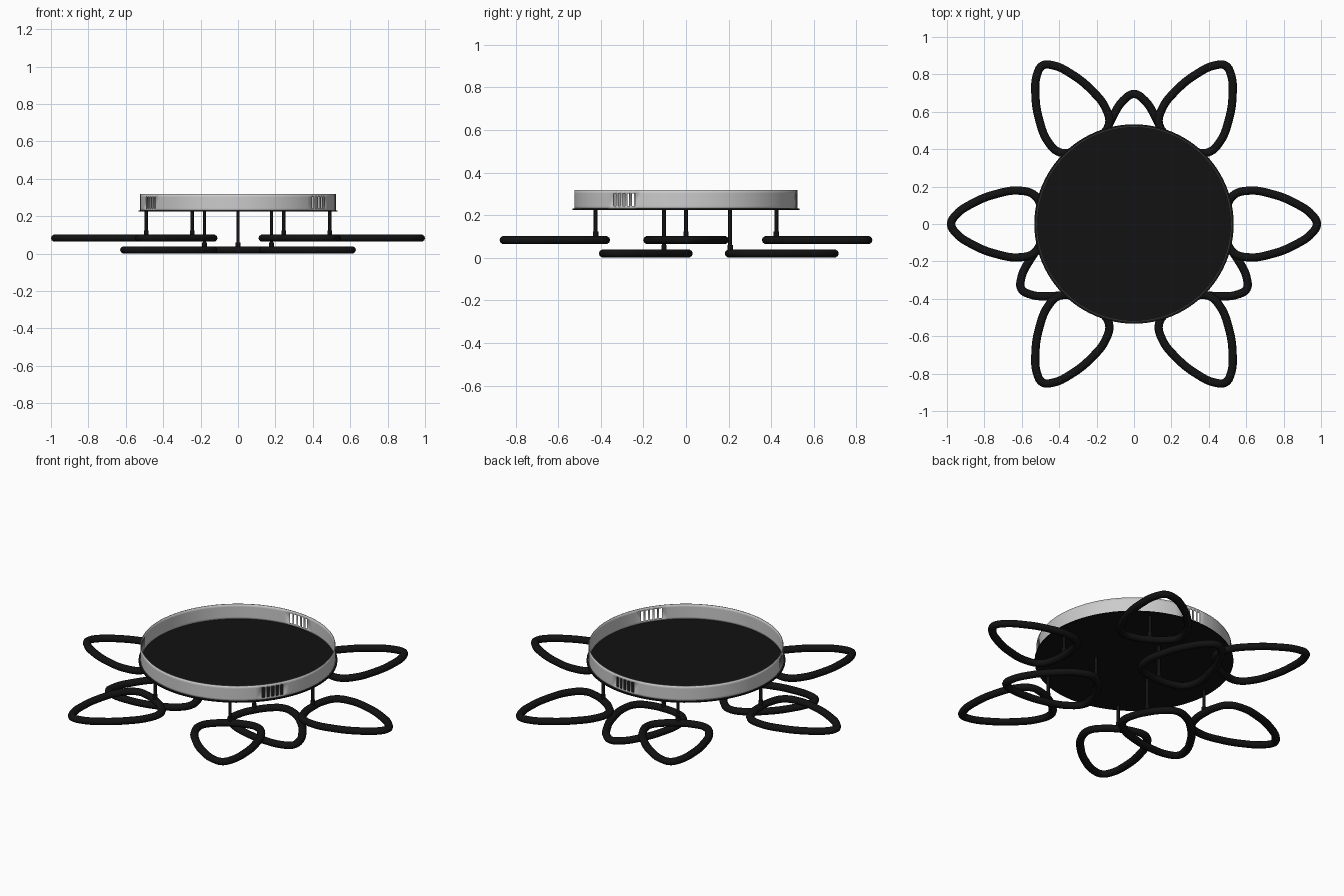
import bpy, bmesh
from math import radians, cos, sin, tau, pi

if "Cube" in bpy.data.objects:
    bpy.data.objects.remove(bpy.data.objects["Cube"])

black = bpy.data.materials.new("black")
black.diffuse_color = (0.006, 0.006, 0.006, 1)
black.use_nodes = True
black.node_tree.nodes["Principled BSDF"].inputs["Base Color"].default_value = black.diffuse_color


def finish(ob, mat=None):
    if mat:
        ob.data.materials.append(mat)
    bpy.ops.object.select_all(action='DESELECT')
    ob.select_set(True)
    bpy.context.view_layer.objects.active = ob
    bpy.ops.object.shade_smooth_by_angle(angle=radians(40))
    return ob


def cylinder(name, r, z0, z1, x=0, y=0, sides=16):
    bpy.ops.mesh.primitive_cylinder_add(vertices=sides, radius=r, depth=z1 - z0,
                                        location=(x, y, (z0 + z1) / 2))
    ob = bpy.context.object
    ob.name = name
    return finish(ob, black)


# Closed petal outline (half, mirrored), swept with a round tube
half = [(0.978, 0), (0.955, 0.045), (0.86, 0.112), (0.73, 0.162),
        (0.61, 0.178), (0.53, 0.152), (0.495, 0.08), (0.487, 0)]
outline = half + [(u, -v) for u, v in half[-2:0:-1]]


def petal_mesh():
    cu = bpy.data.curves.new("petal_path", 'CURVE')
    cu.dimensions = '3D'
    cu.bevel_depth = 0.022
    cu.bevel_resolution = 3
    cu.resolution_u = 6
    sp = cu.splines.new('BEZIER')
    sp.bezier_points.add(len(outline) - 1)
    for p, (u, v) in zip(sp.bezier_points, outline):
        p.co = (u, v, 0)
        p.handle_left_type = p.handle_right_type = 'AUTO'
    sp.use_cyclic_u = True
    tmp = bpy.data.objects.new("petal_path", cu)
    bpy.context.collection.objects.link(tmp)
    bpy.context.view_layer.update()
    dg = bpy.context.evaluated_depsgraph_get()
    me = bpy.data.meshes.new_from_object(tmp.evaluated_get(dg))
    bpy.data.objects.remove(tmp)
    for v in me.vertices:
        v.co.z *= 0.9
    me.materials.clear()
    return me


PETAL = petal_mesh()
PLATE_Z = 0.228


# Petal with its hanging post and ferrule
def petal(name, deg, z, shift):
    a = radians(deg)
    me = PETAL.copy()
    for v in me.vertices:
        v.co.x -= shift
    ob = bpy.data.objects.new(name + "_petal", me)
    bpy.context.collection.objects.link(ob)
    ob.location.z = z
    ob.rotation_euler.z = a
    finish(ob, black)
    r = 0.49 - shift
    x, y = r * cos(a), r * sin(a)
    cylinder(name + "_post", 0.009, z, PLATE_Z, x, y)
    cylinder(name + "_ferrule", 0.0125, z, z + 0.04, x, y)


for i in range(6):
    petal(f"upper_{i}", 60 * i, 0.083, 0)
for i in range(3):
    petal(f"lower_{i}", 90 + 120 * i, 0.02, 0.283)

# Ceiling plate
cylinder("base_plate", 0.533, PLATE_Z - 0.003, PLATE_Z + 0.003, sides=96)

# Rim with three groups of five slots left open
R = 0.523
PITCH, SLOT = 0.026 / R, 0.017 / R
angles, slots = [], set()
for k in range(3):
    mid = radians(-34 + 120 * k)
    for j in range(-2, 3):
        c = mid + j * PITCH
        slots.add(len(angles))
        angles += [c - SLOT / 2, c + SLOT / 2]
    start, span = angles[-1], tau / 3 - 4 * PITCH - SLOT
    angles += [start + span * s / 28 for s in range(1, 28)]

bm = bmesh.new()
levels = [PLATE_Z + 0.002, 0.242, 0.302, 0.319]
rings = [[bm.verts.new((R * cos(a), R * sin(a), z)) for a in angles] for z in levels]
n = len(angles)
for lv in range(3):
    for i in range(n):
        if lv == 1 and i in slots:
            continue
        j = (i + 1) % n
        bm.faces.new((rings[lv][i], rings[lv][j], rings[lv + 1][j], rings[lv + 1][i]))
me = bpy.data.meshes.new("rim")
bm.to_mesh(me)
bm.free()
rim = bpy.data.objects.new("rim", me)
bpy.context.collection.objects.link(rim)
sol = rim.modifiers.new("thickness", 'SOLIDIFY')
sol.thickness = 0.004
sol.offset = -1
finish(rim)
